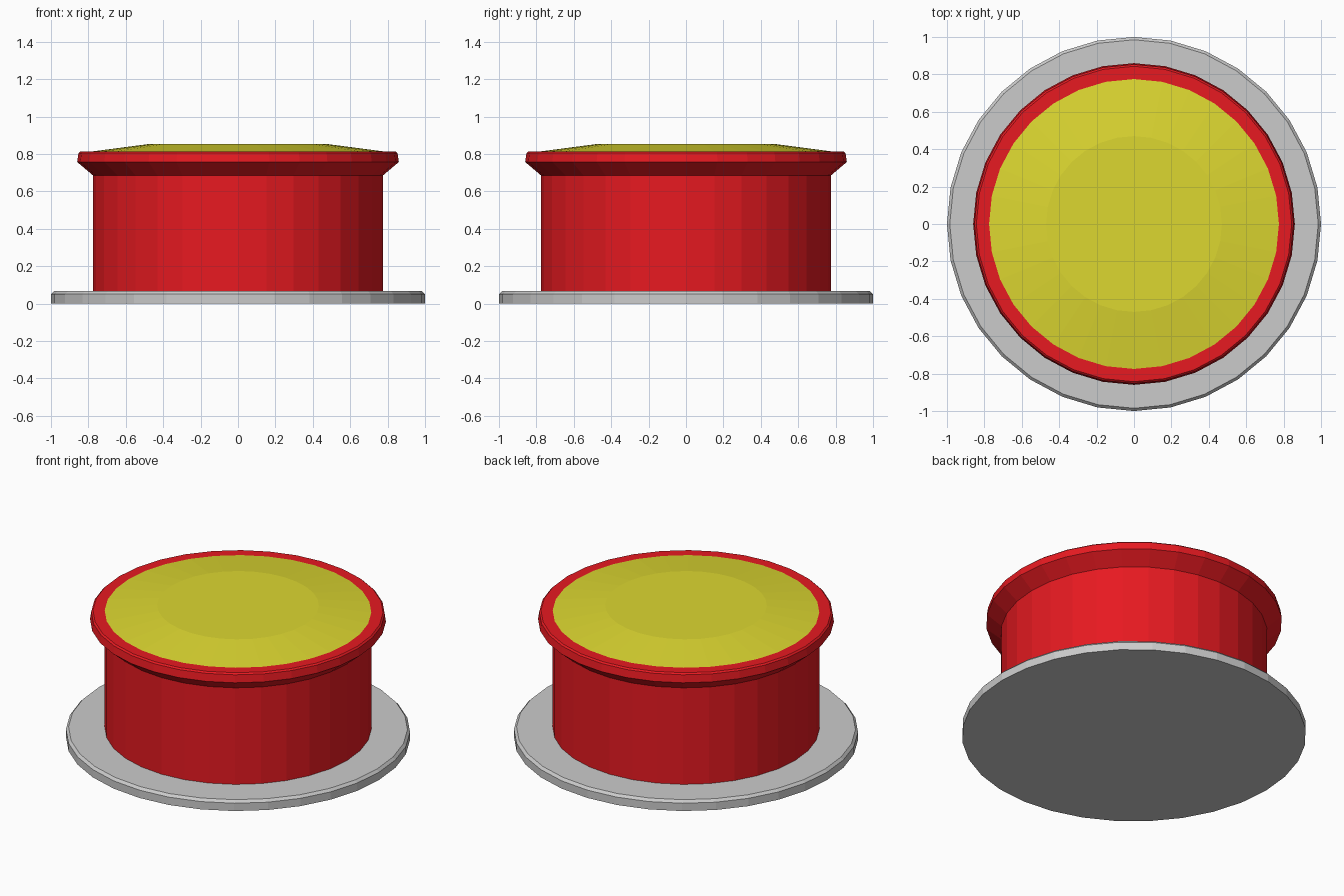
import bpy, bmesh
from math import cos, sin, tau

if "Cube" in bpy.data.objects:
    bpy.data.objects.remove(bpy.data.objects["Cube"])

SIDES = 32


def material(name, color):
    mat = bpy.data.materials.new(name)
    mat.diffuse_color = color
    mat.use_nodes = True
    mat.node_tree.nodes["Principled BSDF"].inputs["Base Color"].default_value = mat.diffuse_color
    return mat


def lathe(name, profile, mat=None):
    """Closed, flat-faced solid of revolution from (radius, z) points, bottom to top."""
    bm = bmesh.new()
    rings = [[bm.verts.new((r * cos(tau * i / SIDES), r * sin(tau * i / SIDES), z))
              for i in range(SIDES)] for r, z in profile]
    for low, high in zip(rings, rings[1:]):
        for i in range(SIDES):
            j = (i + 1) % SIDES
            bm.faces.new((low[i], low[j], high[j], high[i]))
    bm.faces.new(rings[0][::-1])
    bm.faces.new(rings[-1])
    mesh = bpy.data.meshes.new(name)
    bm.to_mesh(mesh)
    bm.free()
    obj = bpy.data.objects.new(name, mesh)
    bpy.context.collection.objects.link(obj)
    if mat:
        mesh.materials.append(mat)
    return obj


red = material("red", (0.8, 0.01, 0.015, 1))
yellow = material("yellow", (0.72, 0.68, 0.03, 1))

# Base plate with a chamfered edge
lathe("base_plate", [(1.0, 0), (1.0, 0.05), (0.985, 0.066)])

# Drum with a flared rim
lathe("drum_body", [(0.775, 0.066), (0.775, 0.685), (0.86, 0.757),
                    (0.853, 0.805), (0.843, 0.814), (0.775, 0.814)], red)

# Shallow domed top
lathe("domed_cap", [(0.775, 0.814), (0.47, 0.854)], yellow)
